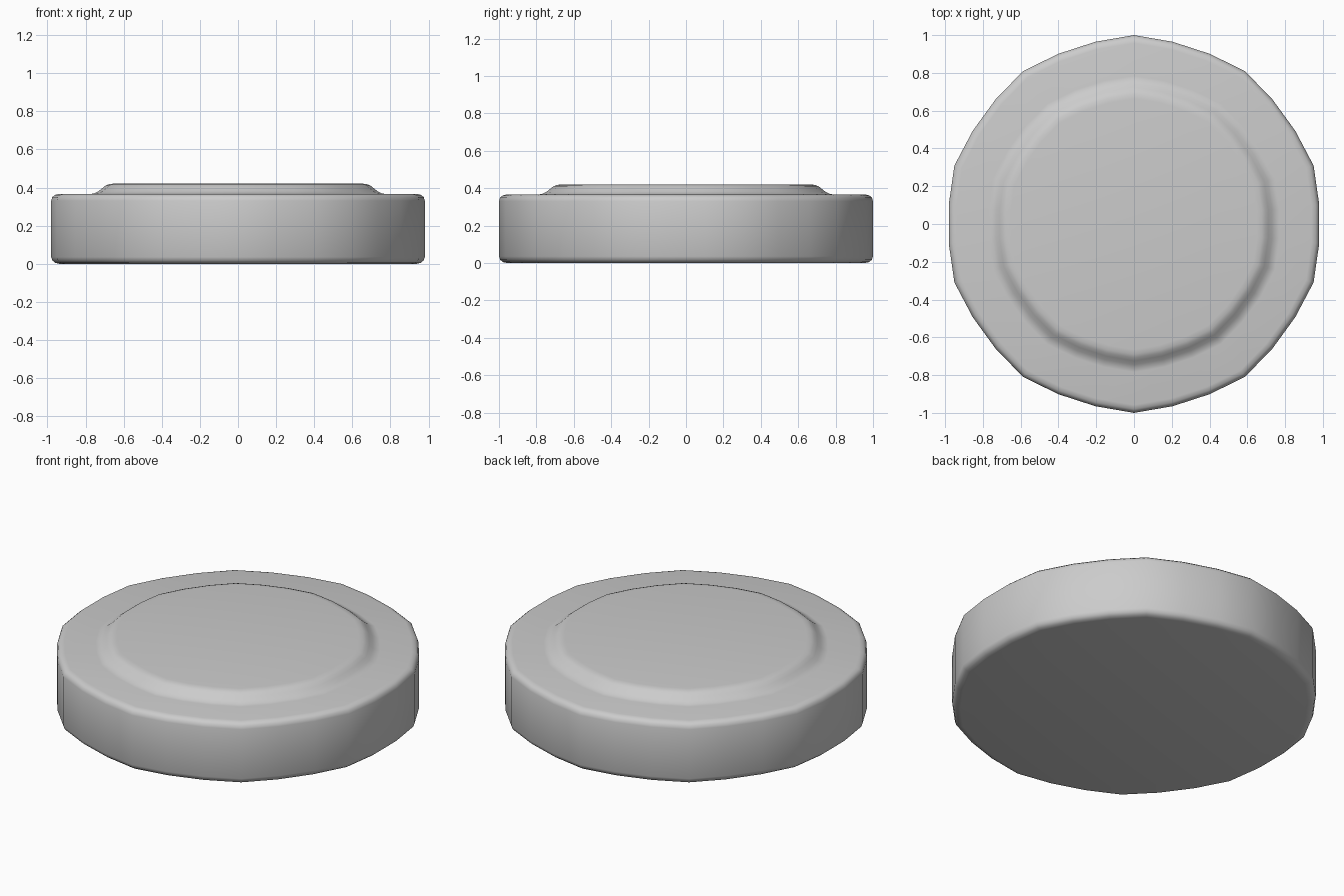
import bpy, bmesh, math

if "Cube" in bpy.data.objects:
    bpy.data.objects.remove(bpy.data.objects["Cube"])

# Cross-section from the underside to the raised top: (radius, height)
profile = [
    (0.955, 0.0), (0.978, 0.005), (0.993, 0.017), (1.0, 0.036),
    (1.0, 0.331), (0.994, 0.35), (0.98, 0.362), (0.958, 0.367),
    (0.785, 0.367), (0.765, 0.371), (0.745, 0.382), (0.725, 0.398),
    (0.708, 0.411), (0.69, 0.418), (0.665, 0.421),
]

# Ten-sided plan with each side split in three and pushed out slightly
plan = []
for k in range(10):
    for offset, scale in ((-12, 0.986), (0, 1.0), (12, 0.986)):
        a = math.radians(90 + 36 * k + offset)
        plan.append((scale * math.cos(a), scale * math.sin(a)))

# Lid body with raised centre
bm = bmesh.new()
rings = [[bm.verts.new((r * x, r * y, z)) for x, y in plan] for r, z in profile]
n = len(plan)
for low, high in zip(rings, rings[1:]):
    for i in range(n):
        j = (i + 1) % n
        bm.faces.new((low[i], low[j], high[j], high[i]))
bm.faces.new(list(reversed(rings[0])))
bm.faces.new(rings[-1])
bmesh.ops.recalc_face_normals(bm, faces=bm.faces)

mesh = bpy.data.meshes.new("round_lid")
bm.to_mesh(mesh)
bm.free()
lid = bpy.data.objects.new("round_lid", mesh)
bpy.context.collection.objects.link(lid)
bpy.context.view_layer.objects.active = lid
lid.select_set(True)
bpy.ops.object.shade_smooth_by_angle(angle=math.radians(40))
